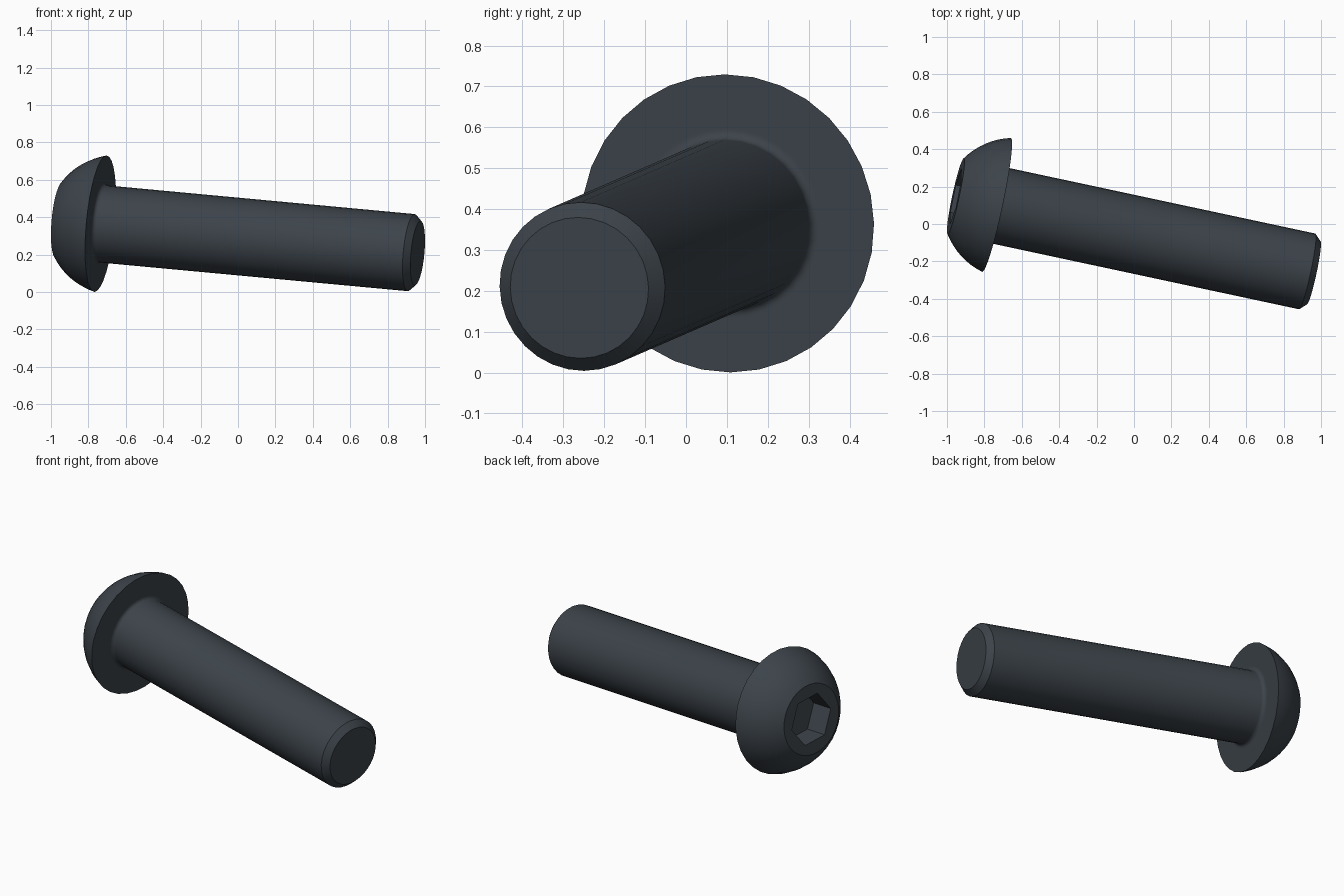
import bpy
import bmesh
from math import sin, cos, pi, radians
from mathutils import Vector, Matrix

cube = bpy.data.objects.get("Cube")
if cube:
    bpy.data.objects.remove(cube, do_unlink=True)

SEGMENTS = 32
HEAD_R, TOP_R, HEAD_H = 0.366, 0.207, 0.224
SHAFT_R, TIP_R, LENGTH = 0.207, 0.173, 1.741
FILLET = 0.022
HEX_R, HEX_DEPTH, HEX_TURN = 0.15, 0.14, radians(233)


def ring(bm, s, r, count=SEGMENTS, turn=pi / 2):
    """Closed loop of vertices around the bolt axis (local x)."""
    angles = [turn + 2 * pi * i / count for i in range(count)]
    return [bm.verts.new((s, r * cos(a), r * sin(a))) for a in angles]


def skin(bm, a, b):
    """Quads between two rings of equal size."""
    n = len(a)
    for i in range(n):
        j = (i + 1) % n
        bm.faces.new((a[i], a[j], b[j], b[i]))


def loop_edges(bm, loop):
    return [bm.edges.get((loop[i - 1], loop[i])) for i in range(len(loop))]


# Domed head: an arc of a sphere centred on the axis
centre = (HEAD_R**2 - TOP_R**2 - HEAD_H**2) / (2 * HEAD_H)
dome_r = (HEAD_R**2 + centre**2) ** 0.5
start = Vector((-HEAD_H - centre, TOP_R))
end = Vector((-centre, HEAD_R))
profile = []
for i in range(9):
    p = start.normalized().slerp(end.normalized(), i / 8) * dome_r
    profile.append((p.x + centre, p.y))

# Flat underside, fillet into the shaft, then the chamfered tip
profile.append((0, SHAFT_R + FILLET * 1.3))
for i in range(6):
    a = pi / 2 * i / 5
    profile.append((FILLET * (1 - cos(a)), SHAFT_R + FILLET * (1 - sin(a))))
profile += [(LENGTH - 0.035, SHAFT_R), (LENGTH, TIP_R)]

bm = bmesh.new()
rings = [ring(bm, s, r) for s, r in profile]
for a, b in zip(rings, rings[1:]):
    skin(bm, a, b)
bm.faces.new(rings[-1])

# Hexagonal socket sunk into the flat top of the head
mouth = ring(bm, -HEAD_H, HEX_R, 6, HEX_TURN)
floor = ring(bm, -HEAD_H + HEX_DEPTH, HEX_R, 6, HEX_TURN)
skin(bm, mouth, floor)
bm.faces.new(floor)
bmesh.ops.triangle_fill(
    bm, use_beauty=True, normal=(-1, 0, 0),
    edges=loop_edges(bm, rings[0]) + loop_edges(bm, mouth))
bmesh.ops.recalc_face_normals(bm, faces=bm.faces)

mesh = bpy.data.meshes.new("bolt")
bm.to_mesh(mesh)
bm.free()
bolt = bpy.data.objects.new("bolt", mesh)
bpy.context.collection.objects.link(bolt)

# Tilt the bolt axis so it rests on the flange and the tip
axis = Vector((1, -0.214, -0.093)).normalized()
side = Vector((0, 0, 1)).cross(axis).normalized()
up = axis.cross(side)
turn = Matrix((axis, side, up)).transposed().to_4x4()
bolt.matrix_world = Matrix.Translation((-0.735, 0.102, 0.365)) @ turn

# Dark steel
steel = bpy.data.materials.new("dark_steel")
steel.use_nodes = True
color = (0.045, 0.056, 0.068, 1)
steel.diffuse_color = color
steel.node_tree.nodes["Principled BSDF"].inputs["Base Color"].default_value = color
mesh.materials.append(steel)

bpy.ops.object.select_all(action="DESELECT")
bolt.select_set(True)
bpy.context.view_layer.objects.active = bolt
bpy.ops.object.shade_smooth_by_angle(angle=radians(30))
